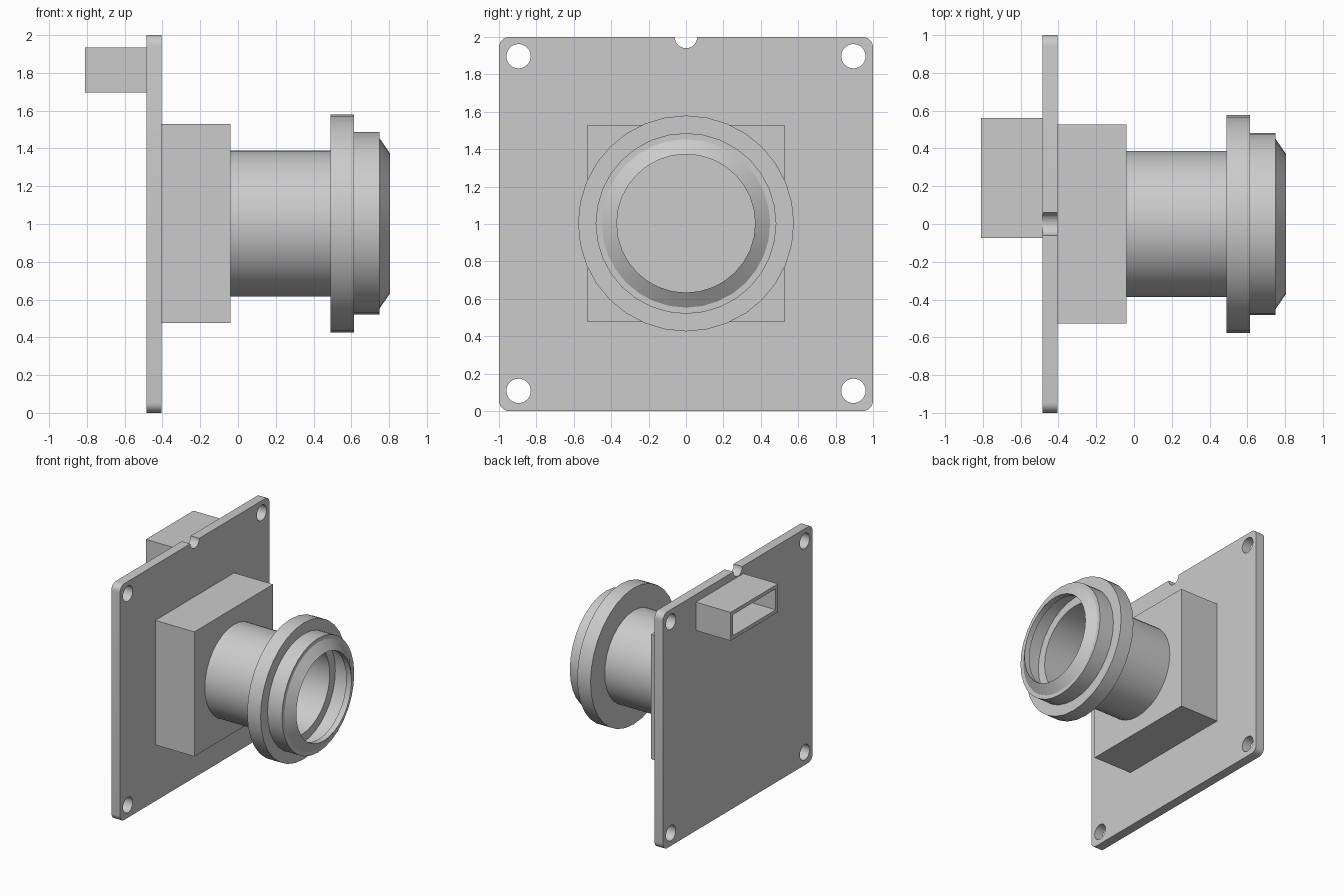
import bpy, bmesh, math
from mathutils import Matrix, Vector

cube = bpy.data.objects.get("Cube")
if cube:
    bpy.data.objects.remove(cube, do_unlink=True)

grey = bpy.data.materials.new("light grey")
grey.use_nodes = True
grey.diffuse_color = (0.6, 0.6, 0.6, 1)
grey.node_tree.nodes["Principled BSDF"].inputs["Base Color"].default_value = (0.6, 0.6, 0.6, 1)

AXIS_Z = 1.003
BOARD_BACK, BOARD_FRONT, HOUSING_FRONT = -0.485, -0.405, -0.04


def finish(name, bm):
    bmesh.ops.recalc_face_normals(bm, faces=bm.faces)
    mesh = bpy.data.meshes.new(name)
    bm.to_mesh(mesh)
    bm.free()
    mesh.materials.append(grey)
    obj = bpy.data.objects.new(name, mesh)
    bpy.context.collection.objects.link(obj)
    return obj


def box(bm, low, high):
    low, high = Vector(low), Vector(high)
    matrix = Matrix.Translation((low + high) / 2) @ Matrix.Diagonal((*(high - low), 1))
    return bmesh.ops.create_cube(bm, size=1, matrix=matrix)["verts"]


def smooth(obj, angle=30):
    bpy.ops.object.select_all(action="DESELECT")
    obj.select_set(True)
    bpy.context.view_layer.objects.active = obj
    bpy.ops.object.shade_smooth_by_angle(angle=math.radians(angle))


def lathe(name, profile, segments=32):
    """Revolve a closed (x, radius) profile around the lens axis."""
    bm = bmesh.new()
    rings = []
    for i in range(segments):
        a = math.tau * i / segments
        rings.append([bm.verts.new((x, r * math.cos(a), AXIS_Z + r * math.sin(a)))
                      for x, r in profile])
    for i in range(segments):
        a, b = rings[i - 1], rings[i]
        for j in range(len(profile)):
            bm.faces.new((a[j - 1], a[j], b[j], b[j - 1]))
    obj = finish(name, bm)
    smooth(obj)
    return obj


# Circuit board with rounded corners
bm = bmesh.new()
box(bm, (BOARD_BACK, -1, 0), (BOARD_FRONT, 1, 2))
corners = [e for e in bm.edges
           if abs(e.verts[0].co.x - e.verts[1].co.x) > 0.01]
bmesh.ops.bevel(bm, geom=corners, offset=0.055, segments=6, profile=0.5, affect="EDGES")
board = finish("circuit_board", bm)

# Cutter for the four screw holes and the top notch
bm = bmesh.new()
holes = [(y, z, 0.065) for y in (-0.895, 0.895) for z in (0.108, 1.897)]
for y, z, radius in holes + [(0, 2, 0.06)]:
    turn = Matrix.Translation((BOARD_BACK, y, z)) @ Matrix.Rotation(math.pi / 2, 4, "Y")
    bmesh.ops.create_cone(bm, cap_ends=True, segments=32, radius1=radius,
                          radius2=radius, depth=0.5, matrix=turn)
cutter = finish("board_hole_cutter", bm)
cutter.hide_render = True
cutter.hide_viewport = True
cut = board.modifiers.new("holes", "BOOLEAN")
cut.object = cutter
cut.operation = "DIFFERENCE"
cut.solver = "EXACT"
smooth(board)

# Sensor housing
bm = bmesh.new()
box(bm, (BOARD_FRONT, -0.527, AXIS_Z - 0.527), (HOUSING_FRONT, 0.527, AXIS_Z + 0.527))
finish("sensor_housing", bm)

# Hollow lens barrel
lathe("lens_barrel", [(HOUSING_FRONT, 0.387), (0.49, 0.387), (0.6, 0.387),
                      (0.6, 0.37), (HOUSING_FRONT, 0.37)])

# Focus ring: wide flange, narrower collar and a tapered lip over a wider recess
lathe("focus_ring", [(0.49, 0.387), (0.49, 0.577), (0.615, 0.577), (0.615, 0.483),
                     (0.75, 0.483), (0.75, 0.45), (0.805, 0.37), (0.75, 0.37),
                     (0.75, 0.45), (0.6, 0.45), (0.6, 0.387)][:6]
      + [(0.805, 0.37), (0.755, 0.37), (0.745, 0.445), (0.6, 0.445), (0.6, 0.387)])

# Cable socket with its opening pushed in from the rear face
bm = bmesh.new()
box(bm, (-0.81, -0.075, 1.695), (BOARD_BACK, 0.56, 1.935))
rear = min(bm.faces, key=lambda f: f.calc_center_median().x)
bmesh.ops.inset_region(bm, faces=[rear], thickness=0.045)
pocket = bmesh.ops.extrude_face_region(bm, geom=[rear])
bmesh.ops.delete(bm, geom=[rear], context="FACES_ONLY")
bmesh.ops.translate(bm, vec=(0.315, 0, 0),
                    verts=[v for v in pocket["geom"] if isinstance(v, bmesh.types.BMVert)])
finish("cable_socket", bm)
